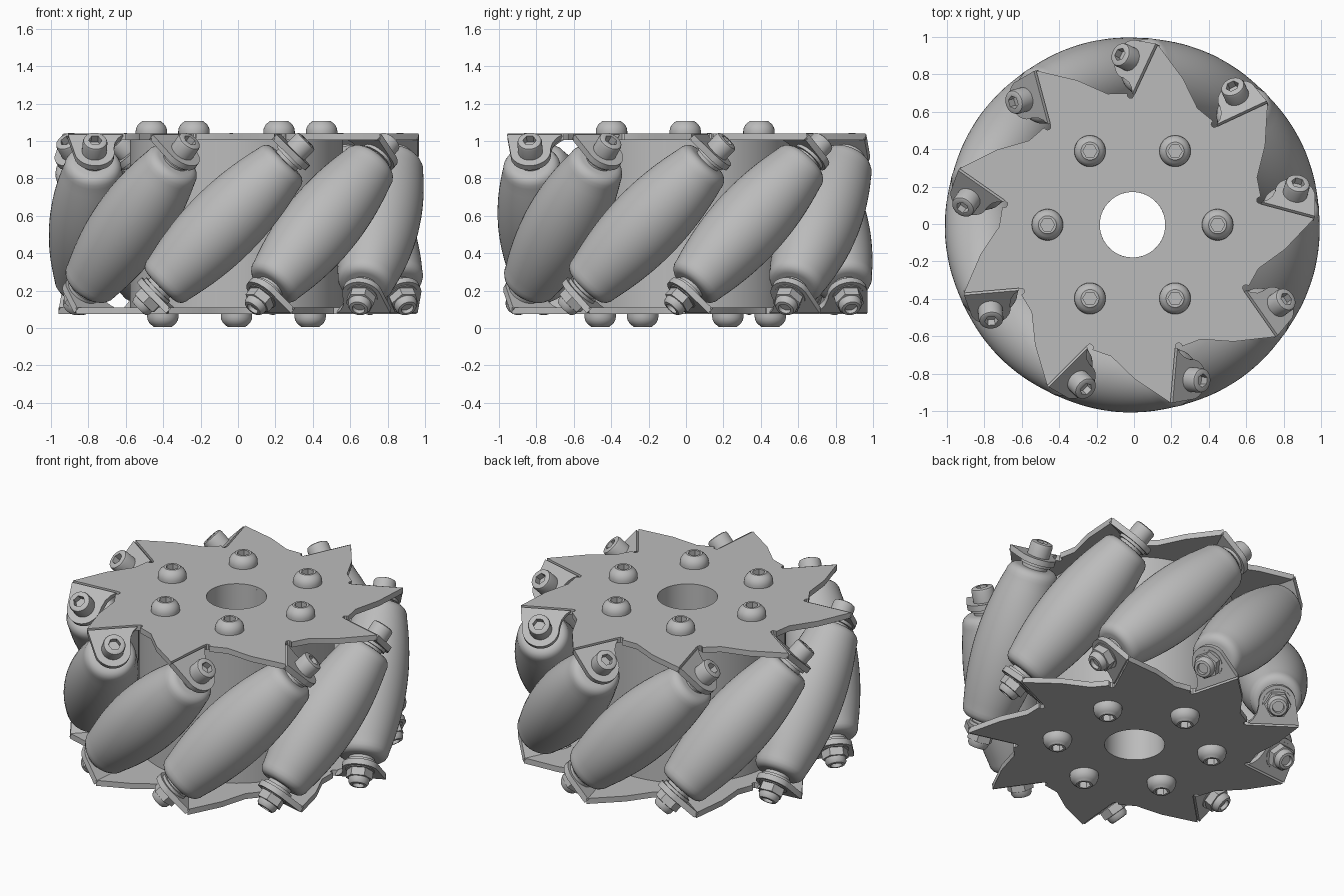
import bpy, bmesh
from math import sin, cos, pi, radians, sqrt
from mathutils import Matrix, Vector

if "Cube" in bpy.data.objects:
    bpy.data.objects.remove(bpy.data.objects["Cube"])

ROLLERS = 9
MID_Z = 0.557            # height of the wheel's middle plane
AXIS_R = 0.797           # distance of roller axes from the wheel axis
PLATE_Z = 0.465          # plate middle above the middle plane
THICK = 0.035
TAB_S = 0.53             # bent tab position along the roller axis
FOLD = TAB_S * sqrt(2) - PLATE_Z

grey = bpy.data.materials.new("plain grey")
grey.use_nodes = True
grey.diffuse_color = (0.5, 0.5, 0.5, 1)
grey.node_tree.nodes["Principled BSDF"].inputs["Base Color"].default_value = (0.5, 0.5, 0.5, 1)

WHEEL = Matrix.Translation((-0.008, -0.004, MID_Z))
FLIP = Matrix.Rotation(pi, 4, 'X')


def place(name, mesh, matrix):
    ob = bpy.data.objects.new(name, mesh)
    bpy.context.collection.objects.link(ob)
    ob.matrix_world = WHEEL @ matrix
    return ob


def lathe(name, profile, steps=36, closed=False):
    """Revolve (radius, height) points; a third item makes that ring hexagonal."""
    bm = bmesh.new()
    rings = []
    for r, z, *hexagon in profile:
        ring = []
        for i in range(steps):
            a = 2 * pi * i / steps
            k = r * cos(pi / 6) / cos(a % (pi / 3) - pi / 6) if hexagon else r
            ring.append(bm.verts.new((k * cos(a), k * sin(a), z)))
        rings.append(ring)
    pairs = list(zip(rings, rings[1:]))
    if closed:
        pairs.append((rings[-1], rings[0]))
    else:
        bm.faces.new(rings[0])
        bm.faces.new(rings[-1])
    for low, high in pairs:
        for i in range(steps):
            j = (i + 1) % steps
            bm.faces.new((low[i], low[j], high[j], high[i]))
    bmesh.ops.recalc_face_normals(bm, faces=bm.faces)
    mesh = bpy.data.meshes.new(name)
    bm.to_mesh(mesh)
    bm.free()
    mesh.materials.append(grey)
    return mesh


def sheet(name, loops):
    """Flat cut sheet with the given outlines; inner loops become holes."""
    curve = bpy.data.curves.new(name, 'CURVE')
    curve.dimensions = '2D'
    curve.fill_mode = 'BOTH'
    curve.extrude = THICK / 2
    for pts in loops:
        sp = curve.splines.new('POLY')
        sp.points.add(len(pts) - 1)
        for p, (x, y) in zip(sp.points, pts):
            p.co = (x, y, 0, 1)
        sp.use_cyclic_u = True
    tmp = bpy.data.objects.new(name, curve)
    bpy.context.collection.objects.link(tmp)
    mesh = bpy.data.meshes.new_from_object(tmp.evaluated_get(bpy.context.evaluated_depsgraph_get()))
    bpy.data.objects.remove(tmp)
    mesh.materials.clear()
    mesh.materials.append(grey)
    return mesh


def arc(cx, cy, r, start, end, n):
    return [(cx + r * cos(radians(start + (end - start) * i / n)),
             cy + r * sin(radians(start + (end - start) * i / n))) for i in range(n + 1)]


# Side plate outline: nine swept teeth separated by rounded slits
tooth = [(0.711, -0.052), (0.822, 0.085), (0.93, FOLD), (0.64, FOLD)]
tooth += arc(0.625, FOLD + 0.018, 0.018, 270, 90, 5)[1:]
outline = []
for k in range(ROLLERS):
    turn = Matrix.Rotation(radians(25 + 40 * k), 2)
    outline += [tuple(turn @ Vector(p)) for p in tooth]
plate_mesh = sheet("side_plate", [outline, arc(0, 0, 0.175, 0, 352.5, 47)])

# Bent tab outline: rounded ear with a curved inner shoulder
tab_mesh = sheet("bent_tab", [
    [(0.635, 0), (0.662, 0.025), (0.682, 0.06)]
    + arc(AXIS_R, 0.127, 0.108, 190, 20, 16)
    + [(0.93, 0)]])

# Barrel roller whose surface follows the rim of the wheel
half = 0.475
barrel = []
for i in range(-8, 9):
    s = i / 8 * 0.415
    barrel.append((1.0 - sqrt(AXIS_R ** 2 + s * s / 2) + 0.004, s))
end_r = barrel[-1][0]
shoulder = [(end_r - 0.05 * (1 - cos(a)), 0.415 + (half - 0.415) * sin(a))
            for a in (radians(d) for d in (22, 45, 67, 90))]
roller_mesh = lathe("roller",
                    [(r, -s) for r, s in reversed(shoulder)] + barrel + shoulder, 48)

spacer_mesh = lathe("spacer", [(0.075, 0.46), (0.075, 0.495), (0.09, 0.495), (0.09, 0.52)])
shaft_mesh = lathe("shaft", [(0.035, -0.58), (0.035, 0.58)], 24)
cap_mesh = lathe("cap_bolt_head", [
    (0.066, 0.54), (0.066, 0.615), (0.062, 0.627), (0.052, 0.632),
    (0.036, 0.632, 1), (0.036, 0.59, 1)])
nut_mesh = lathe("lock_nut", [
    (0.085, 0.54), (0.085, 0.552), (0.078, 0.552, 1), (0.078, 0.6, 1), (0.062, 0.602),
    (0.06, 0.625), (0.05, 0.64), (0.034, 0.642), (0.032, 0.62)])

# Button head for the hub bolts
dome = [(0.084, 0), (0.084, 0.015)]
dome += [(0.084 * cos(a), 0.015 + 0.064 * sin(a)) for a in (radians(d) for d in (15, 30, 42, 52))]
button_mesh = lathe("hub_bolt", dome + [(0.048, 0.07), (0.038, 0.07, 1), (0.038, 0.025, 1)])

# Hub drum with a through bore
place("hub_drum", lathe("hub_drum", [
    (0.175, -PLATE_Z), (0.57, -PLATE_Z), (0.57, PLATE_Z), (0.175, PLATE_Z)], 72, True), Matrix())

# Plates, tabs and hub bolts on both sides
for side, flip, start in (("top", Matrix(), 0), ("bottom", FLIP, 30)):
    # The flipped side needs the teeth aligned with the same rollers
    align = Matrix.Rotation(radians(50), 4, 'Z') if side == "bottom" else Matrix()
    place(side + "_plate", plate_mesh, align @ flip @ Matrix.Translation((0, 0, PLATE_Z)))
    for k in range(6):
        spin = Matrix.Rotation(radians(start + 60 * k), 4, 'Z')
        place(f"{side}_hub_bolt_{k + 1}", button_mesh,
              spin @ flip @ Matrix.Translation((0.455, 0, PLATE_Z + THICK / 2 - 0.001)))

# Rollers with their fixings, tilted 45 degrees around the rim
tilt = Matrix.Translation((AXIS_R, 0, 0)) @ Matrix.Rotation(radians(-45), 4, 'X')
bend = Matrix.Translation((0, FOLD, PLATE_Z)) @ Matrix.Rotation(radians(-45), 4, 'X')
for k in range(ROLLERS):
    spin = Matrix.Rotation(radians(25 + 40 * k), 4, 'Z')
    n = k + 1
    place(f"roller_{n}", roller_mesh, spin @ tilt)
    place(f"shaft_{n}", shaft_mesh, spin @ tilt)
    place(f"cap_bolt_head_{n}", cap_mesh, spin @ tilt)
    place(f"lock_nut_{n}", nut_mesh, spin @ FLIP @ tilt)
    for side, flip in (("top", Matrix()), ("bottom", FLIP)):
        place(f"{side}_tab_{n}", tab_mesh, spin @ flip @ bend)
        place(f"{side}_spacer_{n}", spacer_mesh, spin @ flip @ tilt)

# Smooth the turned parts while keeping their edges sharp
bpy.ops.object.select_all(action='DESELECT')
for ob in bpy.context.collection.objects:
    if ob.type == 'MESH':
        ob.select_set(True)
        bpy.context.view_layer.objects.active = ob
bpy.ops.object.shade_smooth_by_angle(angle=radians(32))
